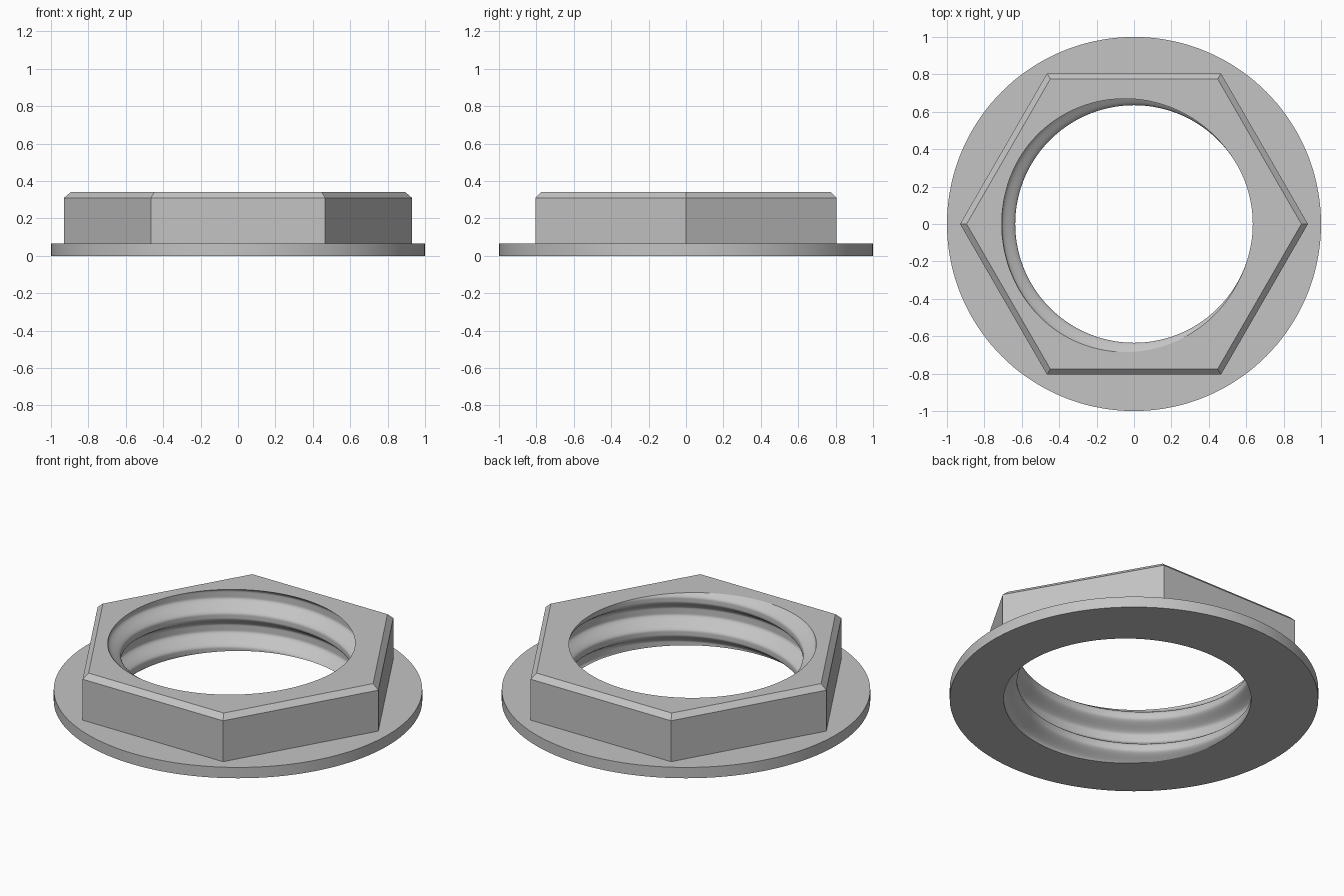
import bpy, bmesh, math

if "Cube" in bpy.data.objects:
    bpy.data.objects.remove(bpy.data.objects["Cube"])

SIDES = 144                        # points around, divisible by six
ROWS = 56                          # rows up the threaded bore
HEIGHT, FLANGE, CHAMFER = 0.34, 0.065, 0.03
MINOR, MAJOR, PITCH = 0.635, 0.707, 0.2
ROOT_AT = 0.335                    # height of the groove at the -x side


def circle(radius):
    return lambda a: radius


def hexagon(corner):
    """Polar radius of a hexagon with corners on the x axis."""
    sector = math.pi / 3
    return lambda a: corner * math.cos(sector / 2) / math.cos(a % sector - sector / 2)


def thread(z):
    """Polar radius of the right-handed threaded bore at one height."""
    def radius(a):
        turns = (z - ROOT_AT) / PITCH - (a - math.pi) / math.tau
        off = abs(turns - round(turns))
        t = min(max((off - 0.09) / 0.35, 0), 1)
        return MAJOR - (MAJOR - MINOR) * t * t * (3 - 2 * t)
    return radius


# Cross-section loop: up the bore, over the hexagon, down round the flange
section = [(thread(HEIGHT * i / ROWS), HEIGHT * i / ROWS) for i in range(ROWS + 1)]
section += [
    (hexagon(0.895), HEIGHT),
    (hexagon(0.93), HEIGHT - CHAMFER),
    (hexagon(0.93), FLANGE),
    (circle(1), FLANGE),
    (circle(1), 0),
]

bm = bmesh.new()
angles = [math.tau * i / SIDES for i in range(SIDES)]
rings = [[bm.verts.new((r(a) * math.cos(a), r(a) * math.sin(a), z)) for a in angles]
         for r, z in section]
for k, low in enumerate(rings):
    high = rings[(k + 1) % len(rings)]
    for i in range(SIDES):
        j = (i + 1) % SIDES
        bm.faces.new((low[i], low[j], high[j], high[i]))
bmesh.ops.recalc_face_normals(bm, faces=bm.faces)

mesh = bpy.data.meshes.new("flanged_hex_nut")
bm.to_mesh(mesh)
bm.free()
nut = bpy.data.objects.new("flanged_hex_nut", mesh)
bpy.context.collection.objects.link(nut)

# Single grey finish
grey = bpy.data.materials.new("light_grey")
grey.use_nodes = True
colour = (0.55, 0.55, 0.55, 1)
grey.diffuse_color = colour
grey.node_tree.nodes["Principled BSDF"].inputs["Base Color"].default_value = colour
mesh.materials.append(grey)

# Smooth round walls, crisp hexagon edges
bpy.ops.object.select_all(action="DESELECT")
nut.select_set(True)
bpy.context.view_layer.objects.active = nut
bpy.ops.object.shade_smooth_by_angle(angle=math.radians(30))
